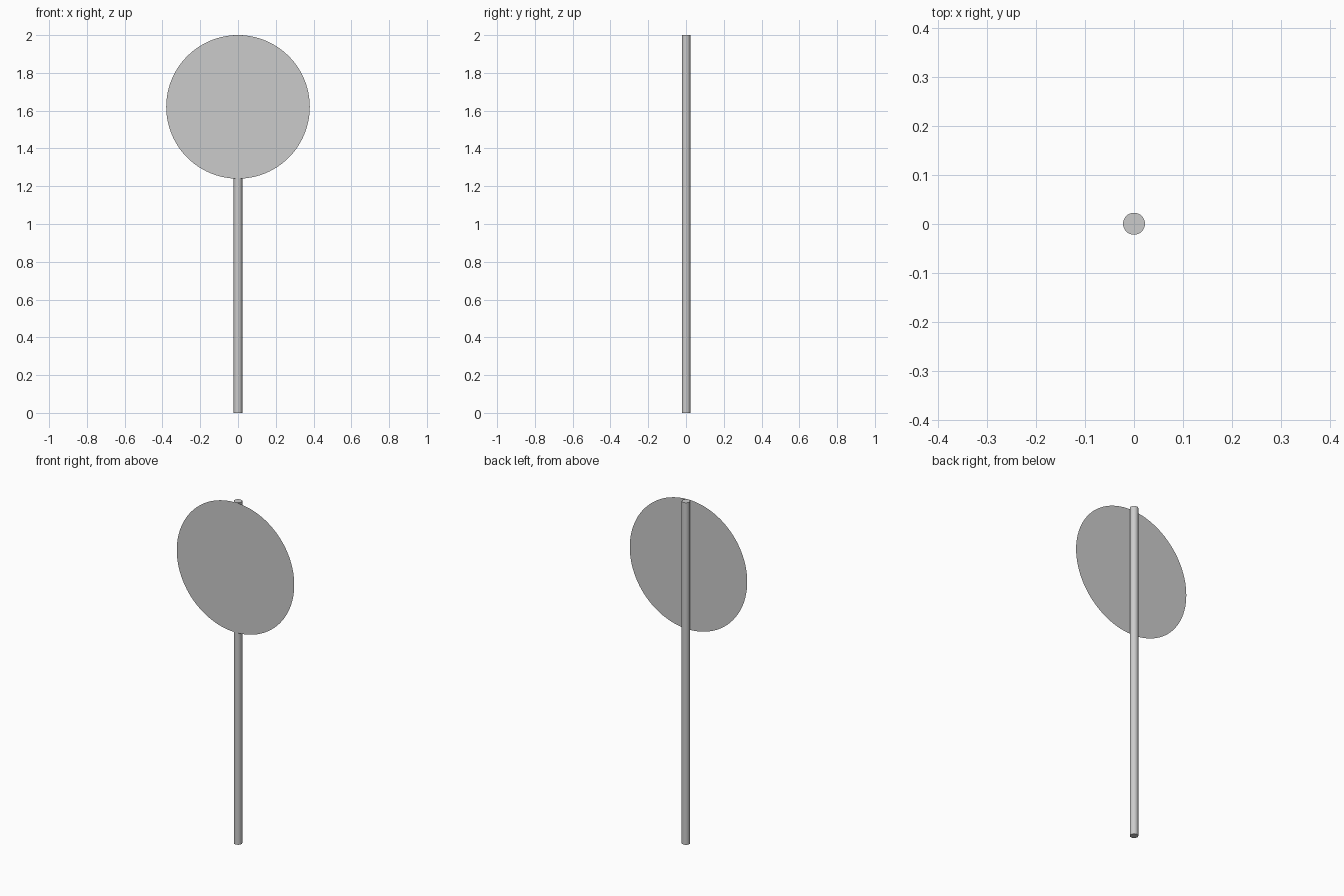
import bpy, math

if "Cube" in bpy.data.objects:
    bpy.data.objects.remove(bpy.data.objects["Cube"])

POLE_R = 0.0225
DISC_R = 0.38

# Round upright pole, capped at both ends
bpy.ops.mesh.primitive_cylinder_add(vertices=32, radius=POLE_R, depth=2.0, location=(0, 0.0005, 1.0))
pole = bpy.context.object
pole.name = "pole"
bpy.ops.object.shade_smooth_by_angle(angle=math.radians(40))

# Paper-thin round sign plate touching the front of the pole, flush with its top
bpy.ops.mesh.primitive_circle_add(vertices=96, radius=DISC_R, fill_type='NGON',
                                  location=(0, -0.023, 2.0 - DISC_R),
                                  rotation=(math.pi / 2, 0, 0))
bpy.context.object.name = "sign_plate"
